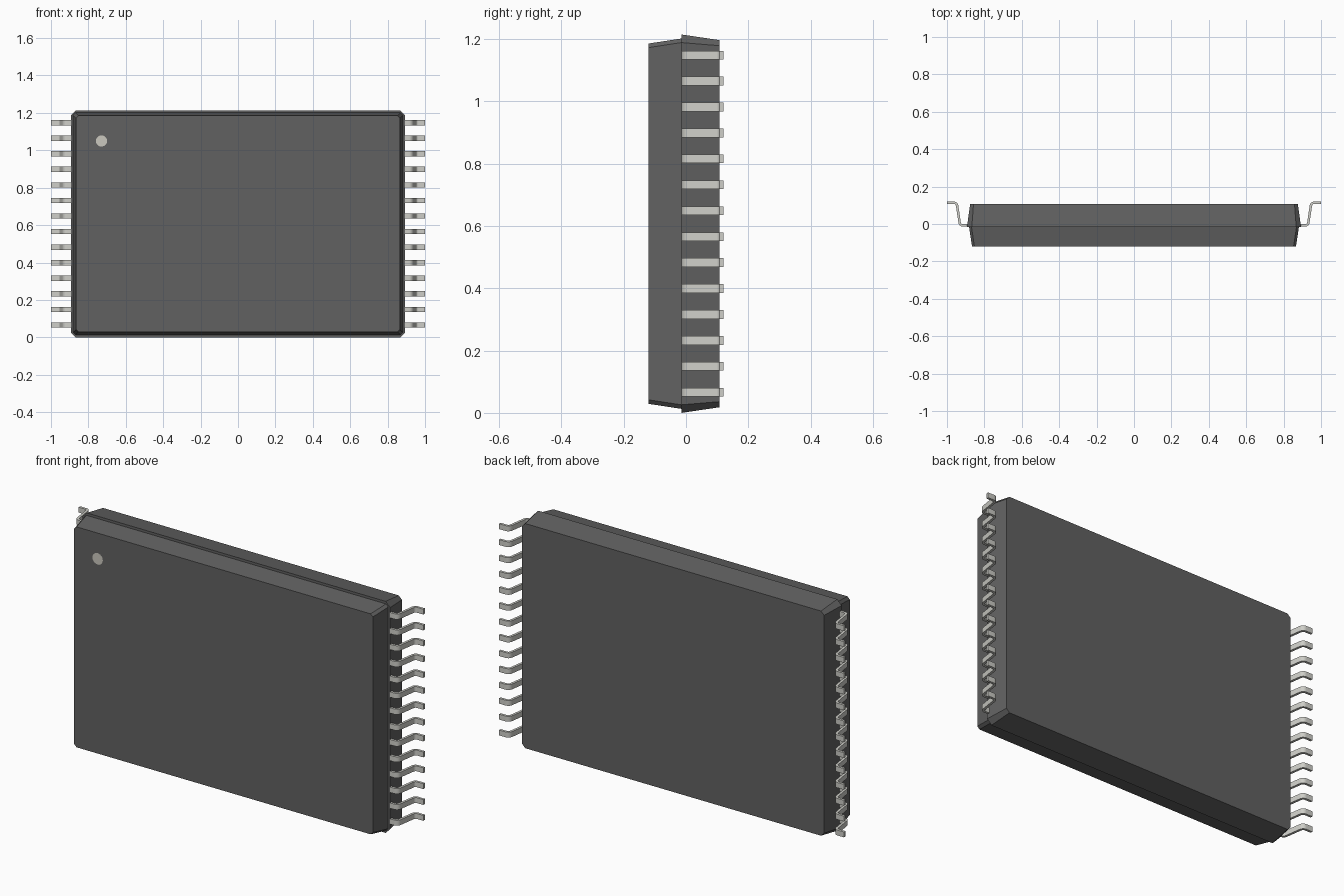
import bpy
import bmesh
import math
from mathutils import Vector

if "Cube" in bpy.data.objects:
    bpy.data.objects.remove(bpy.data.objects["Cube"])

MID_Z = 0.607
SPLIT_Y = -0.015
PINS, PITCH, PIN_W, PIN_T = 14, 0.0832, 0.028, 0.013


def material(name, color):
    m = bpy.data.materials.new(name)
    m.diffuse_color = (*color, 1)
    m.use_nodes = True
    m.node_tree.nodes["Principled BSDF"].inputs["Base Color"].default_value = m.diffuse_color
    return m


def add_object(name, bm, mat):
    bmesh.ops.recalc_face_normals(bm, faces=bm.faces)
    mesh = bpy.data.meshes.new(name)
    bm.to_mesh(mesh)
    bm.free()
    mesh.materials.append(mat)
    obj = bpy.data.objects.new(name, mesh)
    bpy.context.collection.objects.link(obj)
    return obj


def ring(bm, hx, hz, c, y):
    """Rectangle outline with cut corners, standing at depth y."""
    pts = [(hx, hz - c), (hx - c, hz), (c - hx, hz), (-hx, hz - c),
           (-hx, c - hz), (c - hx, -hz), (hx - c, -hz), (hx, c - hz)]
    return [bm.verts.new((x, y, z + MID_Z)) for x, z in pts]


def shell(name, a, b, mat):
    """Drafted half of the package between two cut-corner outlines."""
    bm = bmesh.new()
    r0, r1 = ring(bm, *a), ring(bm, *b)
    for i in range(8):
        j = (i + 1) % 8
        bm.faces.new((r0[i], r0[j], r1[j], r1[i]))
    bm.faces.new(r0)
    bm.faces.new(r1)
    return add_object(name, bm, mat)


def rounded_path(points, radius, steps=6):
    """Polyline with each inner corner replaced by a tangent arc."""
    pts = [Vector(p) for p in points]
    out = [pts[0]]
    for p, q, r in zip(pts, pts[1:], pts[2:]):
        u, v = (p - q).normalized(), (r - q).normalized()
        half = u.angle(v) / 2
        centre = q + (u + v).normalized() * radius / math.sin(half)
        start = q + u * radius / math.tan(half) - centre
        end = q + v * radius / math.tan(half) - centre
        sweep = math.pi - 2 * half
        for k in range(steps + 1):
            t = k / steps
            out.append(centre + (start * math.sin((1 - t) * sweep)
                                 + end * math.sin(t * sweep)) / math.sin(sweep))
    return out + [pts[-1]]


body_mat = material("dark_plastic", (0.12, 0.12, 0.12))
pin_mat = material("tinned_metal", (0.62, 0.62, 0.58))
dot_mat = material("marker_paint", (0.60, 0.58, 0.52))

# Package halves
shell("body_front", (0.866, 0.578, 0.013, -0.12),
      (0.882, 0.594, 0.013, SPLIT_Y), body_mat)
shell("body_back", (0.893, 0.607, 0.026, SPLIT_Y),
      (0.876, 0.589, 0.018, 0.107), body_mat)

# Pin one marker
bm = bmesh.new()
bmesh.ops.create_circle(bm, cap_ends=True, segments=32, radius=0.03)
dot = add_object("orientation_dot", bm, dot_mat)
dot.location = (-0.73, -0.1205, 1.05)
dot.rotation_euler = (math.pi / 2, 0, 0)

# Gull-wing pin: offset centreline into a profile, then extrude along z
path = rounded_path([(0.87, -0.0075), (0.93, -0.0075),
                     (0.948, 0.1135), (1.0, 0.1135)], 0.018)
left, right = [], []
for i, p in enumerate(path):
    d = (path[min(i + 1, len(path) - 1)] - path[max(i - 1, 0)]).normalized()
    if i in (0, len(path) - 1):
        d = Vector((1, 0))
    n = Vector((-d.y, d.x)) * PIN_T / 2
    left.append(p + n)
    right.append(p - n)
first_z = MID_Z - PITCH * (PINS - 1) / 2
bm = bmesh.new()
outline = [bm.verts.new((p.x, p.y, first_z - PIN_W / 2)) for p in left + right[::-1]]
face = bm.faces.new(outline)
ext = bmesh.ops.extrude_face_region(bm, geom=[face])
bmesh.ops.translate(bm, vec=(0, 0, PIN_W),
                    verts=[v for v in ext["geom"] if isinstance(v, bmesh.types.BMVert)])
pins = add_object("pins", bm, pin_mat)

# Smooth bends, then repeat up the edge and mirror to the other side
bpy.context.view_layer.objects.active = pins
pins.select_set(True)
bpy.ops.object.shade_smooth_by_angle(angle=math.radians(30))
array = pins.modifiers.new("row", 'ARRAY')
array.count = PINS
array.use_relative_offset = False
array.use_constant_offset = True
array.constant_offset_displace = (0, 0, PITCH)
pins.modifiers.new("other_side", 'MIRROR').use_axis[0] = True
